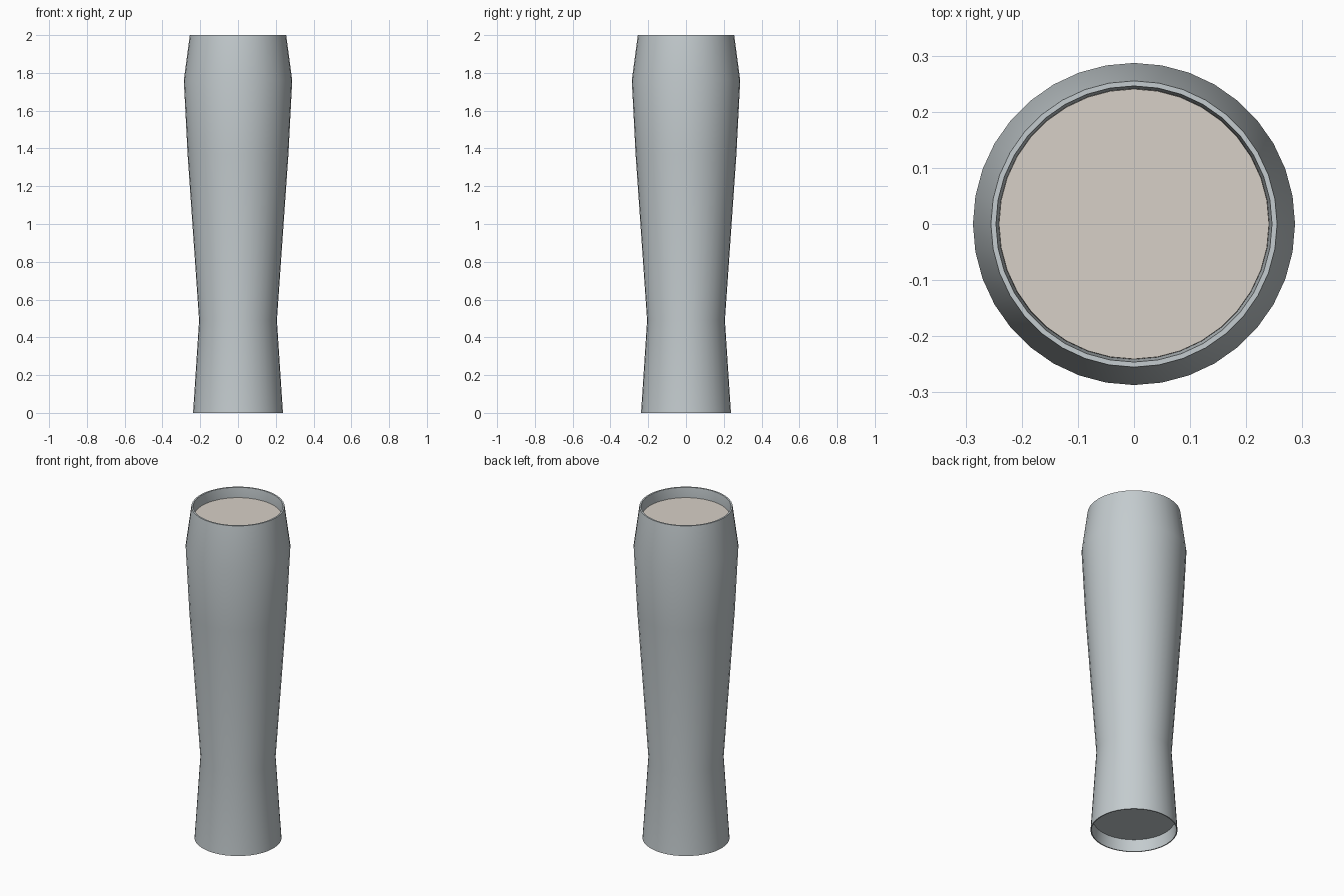
import bpy, bmesh, math

if "Cube" in bpy.data.objects:
    bpy.data.objects.remove(bpy.data.objects["Cube"])

SIDES = 36


def material(name, rgb):
    m = bpy.data.materials.new(name)
    m.diffuse_color = (*rgb, 1)
    m.use_nodes = True
    m.node_tree.nodes["Principled BSDF"].inputs["Base Color"].default_value = m.diffuse_color
    return m


def lathe(name, profile, mat):
    """Spin (radius, height) points about z; zero radius closes at a pole."""
    bm = bmesh.new()
    rings = []
    for r, z in profile:
        if r == 0:
            rings.append([bm.verts.new((0, 0, z))] * SIDES)
        else:
            rings.append([bm.verts.new((r * math.cos(2 * math.pi * i / SIDES),
                                        r * math.sin(2 * math.pi * i / SIDES), z))
                          for i in range(SIDES)])
    for a, b in zip(rings, rings[1:]):
        for i in range(SIDES):
            j = (i + 1) % SIDES
            bm.faces.new(dict.fromkeys((a[i], a[j], b[j], b[i])))
    bmesh.ops.recalc_face_normals(bm, faces=bm.faces)
    me = bpy.data.meshes.new(name)
    bm.to_mesh(me)
    bm.free()
    me.materials.append(mat)
    ob = bpy.data.objects.new(name, me)
    bpy.context.collection.objects.link(ob)
    bpy.context.view_layer.objects.active = ob
    ob.select_set(True)
    bpy.ops.object.shade_smooth_by_angle(angle=math.radians(35))
    ob.select_set(False)
    return ob


glass = material("pale grey glass", (0.55, 0.60, 0.62))
cream = material("cream drink", (0.68, 0.63, 0.57))

# tall waisted glass: recessed base, outer wall, rim, inner wall, inner floor
lathe("tall_glass", [
    (0, 0.07), (0.225, 0.07), (0.232, 0.0), (0.238, 0.0),
    (0.206, 0.49), (0.267, 1.37), (0.287, 1.76), (0.255, 2.0),
    (0.246, 2.0), (0.241, 1.94), (0.255, 1.76), (0.24, 1.37),
    (0.185, 0.49), (0.21, 0.12), (0, 0.12)], glass)

# drink filling the glass to just below the rim
lathe("drink", [
    (0, 0.13), (0.205, 0.13), (0.18, 0.49), (0.235, 1.37),
    (0.25, 1.76), (0.2405, 1.94), (0, 1.94)], cream)
